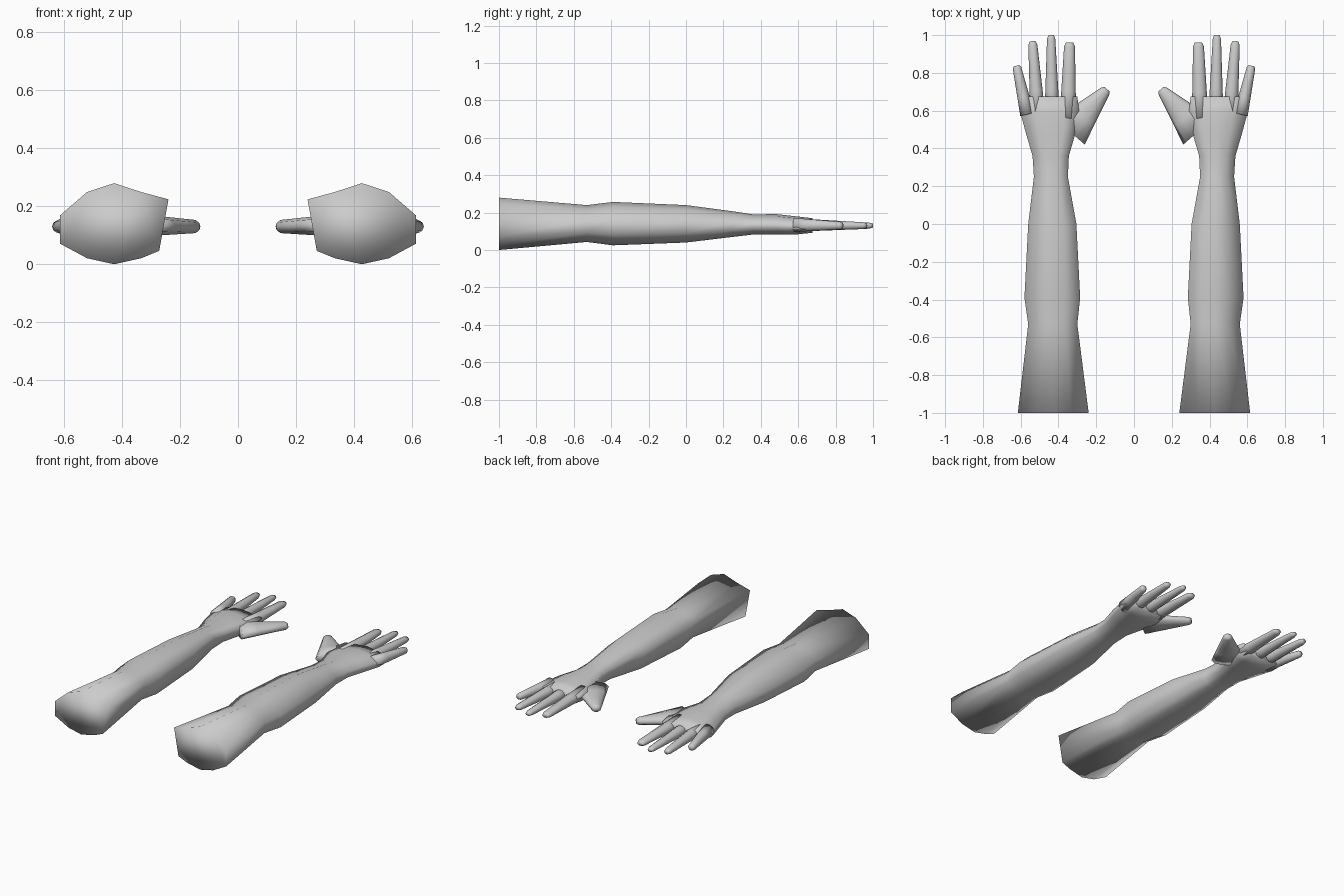
import bpy, bmesh, math
from mathutils import Vector

if "Cube" in bpy.data.objects:
    bpy.data.objects.remove(bpy.data.objects["Cube"])

grey = bpy.data.materials.new("plain_grey")
grey.diffuse_color = (0.6, 0.6, 0.6, 1)
grey.use_nodes = True
grey.node_tree.nodes["Principled BSDF"].inputs["Base Color"].default_value = grey.diffuse_color

# Arm cross-section: u from outer edge (-1) to thumb edge (1), v from bottom to top
ARM = [(-1, .2), (-.5, .78), (0, 1), (.5, .78), (1, .6),
       (.83, -.67), (.5, -.85), (0, -1), (-.5, -.85), (-1, -.49)]
# Finger cross-section: a ten-sided rounded oval
FINGER = [(math.cos(a), math.sin(a)) for a in (math.pi - math.tau * i / 10 for i in range(10))]


def loft(name, stations, profile, side):
    """Skin rings; each station is centre, half-width vector, half height."""
    bm = bmesh.new()
    rings = []
    for centre, across, height in stations:
        points = [centre + across * u + Vector((0, 0, height * v)) for u, v in profile]
        rings.append([bm.verts.new((side * p.x, p.y, p.z)) for p in points])
    n = len(profile)
    for r, q in zip(rings, rings[1:]):
        for i in range(n):
            j = (i + 1) % n
            bm.faces.new((r[i], r[j], q[j], q[i]))
    bm.faces.new(rings[0])
    bm.faces.new(rings[-1])
    bmesh.ops.recalc_face_normals(bm, faces=bm.faces)
    for f in bm.faces:
        f.smooth = True
    mesh = bpy.data.meshes.new(name)
    bm.to_mesh(mesh)
    bm.free()
    mesh.materials.append(grey)
    bpy.context.collection.objects.link(bpy.data.objects.new(name, mesh))


def finger_stations(root, tip, w0, w1, h1):
    """Straight tapered finger with a slightly pinched tip."""
    root, tip = Vector((*root, .134)), Vector((*tip, .13))
    d = (tip - root).normalized()
    across = Vector((d.y, -d.x, 0))
    for t, pinch in ((0, 1), (.35, 1), (.65, 1), (.95, 1), (1, .7)):
        yield (root.lerp(tip, t), across * (w0 + (w1 - w0) * t) * pinch,
               (.039 + (h1 - .039) * t) * pinch)


# Shoulder end, elbow, forearm, wrist, palm: y, outer x, inner x, bottom, top
arm_rings = [(-1, -.615, -.24, 0, .28), (-.53, -.56, -.30, .043, .24),
             (-.39, -.58, -.285, .025, .257), (0, -.56, -.305, .04, .24),
             (.25, -.53, -.35, .07, .207), (.36, -.537, -.345, .083, .19),
             (.48, -.572, -.31, .082, .192), (.59, -.602, -.29, .083, .18),
             (.675, -.605, -.30, .092, .17)]
arm = [(Vector(((a + b) / 2, y, (z0 + z1) / 2)), Vector(((b - a) / 2, 0, 0)), (z1 - z0) / 2)
       for y, a, b, z0, z1 in arm_rings]

# Root, tip, root half-width, tip half-width, tip half-height
fingers = {
    "little_finger": ((-.565, .58), (-.622, .838), .038, .022, .021),
    "ring_finger": ((-.508, .56), (-.537, .968), .041, .023, .018),
    "middle_finger": ((-.433, .56), (-.439, 1.0), .041, .021, .016),
    "index_finger": ((-.350, .56), (-.341, .96), .044, .028, .018),
    "thumb": ((-.340, .49), (-.143, .714), .105, .025, .023),
}

for side, label in ((1, "left"), (-1, "right")):
    loft(label + "_arm", arm, ARM, side)
    for name, spec in fingers.items():
        loft(label + "_" + name, finger_stations(*spec), FINGER, side)
